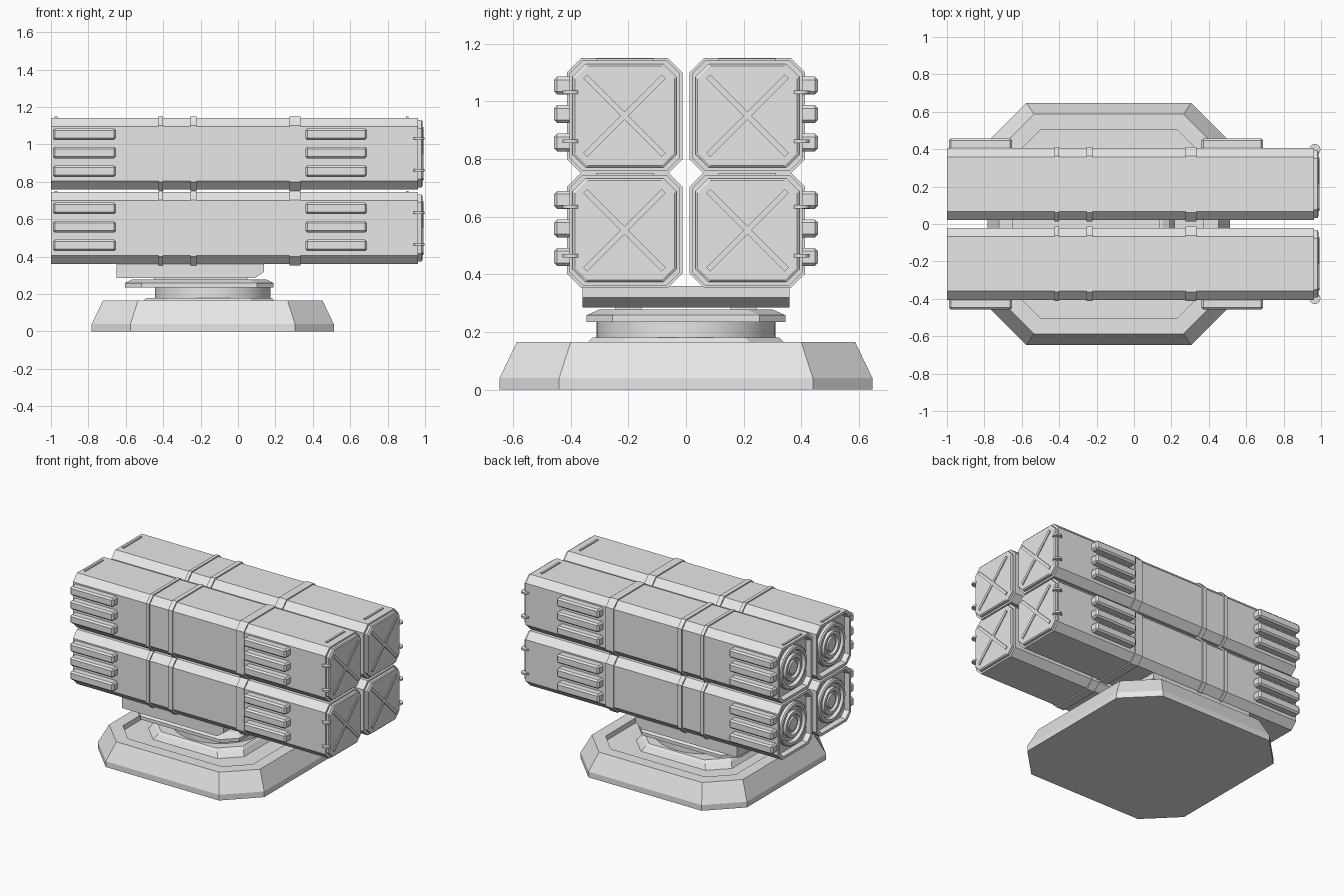
import bpy, bmesh, math
from mathutils import Matrix, Vector

if "Cube" in bpy.data.objects:
    bpy.data.objects.remove(bpy.data.objects["Cube"], do_unlink=True)

grey = bpy.data.materials.new("plain grey")
grey.use_nodes = True
colour = (0.8, 0.8, 0.8, 1)
grey.diffuse_color = colour
grey.node_tree.nodes["Principled BSDF"].inputs["Base Color"].default_value = colour


def finish(name, bm, smooth=False):
    bmesh.ops.recalc_face_normals(bm, faces=bm.faces)
    mesh = bpy.data.meshes.new(name)
    bm.to_mesh(mesh)
    bm.free()
    mesh.materials.append(grey)
    ob = bpy.data.objects.new(name, mesh)
    bpy.context.collection.objects.link(ob)
    if smooth:
        bpy.ops.object.select_all(action='DESELECT')
        ob.select_set(True)
        bpy.context.view_layer.objects.active = ob
        bpy.ops.object.shade_smooth_by_angle(angle=math.radians(30))
    return ob


def loft(name, rings, smooth=False):
    """Skin a list of equal-length point loops and cap both ends."""
    bm = bmesh.new()
    loops = [[bm.verts.new(p) for p in ring] for ring in rings]
    n = len(loops[0])
    for a, b in zip(loops, loops[1:]):
        for i in range(n):
            j = (i + 1) % n
            bm.faces.new((a[i], a[j], b[j], b[i]))
    bm.faces.new(loops[0])
    bm.faces.new(loops[-1])
    return finish(name, bm, smooth)


def octagon(hu, hv, cut):
    u, v = hu - cut, hv - cut
    return [(hu, -v), (hu, v), (u, hv), (-u, hv),
            (-hu, v), (-hu, -v), (-u, -hv), (u, -hv)]


def circle(r, n=40):
    return [(r * math.cos(2 * math.pi * i / n), r * math.sin(2 * math.pi * i / n))
            for i in range(n)]


def across(x, pts, y, z):
    return [(x, y + u, z + v) for u, v in pts]


def flat(z, pts, x, y=0):
    return [(x + u, y + v, z) for u, v in pts]


def box(name, centre, size, turn=0, bevel=0):
    bm = bmesh.new()
    bmesh.ops.create_cube(bm, size=1)
    bmesh.ops.scale(bm, vec=size, verts=bm.verts)
    if bevel:
        bmesh.ops.bevel(bm, geom=bm.edges[:], offset=bevel, segments=1, affect='EDGES')
    bmesh.ops.transform(bm, verts=bm.verts, matrix=Matrix.Translation(
        Vector(centre)) @ Matrix.Rotation(turn, 4, 'X'))
    return finish(name, bm)


# Base with sloped sides and a recessed deck
BX = -0.135
loft("base", [flat(z, octagon(h, h, c), BX) for z, h, c in (
    (0, 0.647, 0.207), (0.04, 0.647, 0.207), (0.165, 0.587, 0.187),
    (0.165, 0.505, 0.14), (0.13, 0.505, 0.14))])
loft("riser", [flat(z, octagon(h, h - 0.01, 0.12), -0.155) for z, h in (
    (0.125, 0.375), (0.165, 0.35), (0.18, 0.335))])

# Turning drum and plate
loft("drum", [flat(z, circle(0.31, 64), BX) for z in (0.17, 0.24)], True)
loft("turntable", [flat(z, octagon(h, w, 0.09), -0.207) for z, h, w in (
    (0.235, 0.398, 0.345), (0.258, 0.398, 0.345), (0.278, 0.36, 0.3))])
for s in (-1, 1):
    box("cradle_foot", (-0.2, s * 0.2, 0.28), (0.5, 0.09, 0.02))

# Cradle with an undercut front lip
cradle = [(-0.65, 0.36), (0.14, 0.36), (0.14, 0.32), (0.09, 0.285), (-0.65, 0.285)]
loft("cradle", [[(x, y, z) for x, z in cradle] for y in (-0.36, 0.36)])

BANDS = ((-0.425, -0.402), (-0.255, -0.222), (0.275, 0.335))
FINS = ((-0.99, -0.652), (0.36, 0.69))

for s in (-1, 1):
    for z in (0.553, 0.95):
        y = s * 0.213

        # Canister with an open rear rim
        loft("canister", [across(x, octagon(h, h, c), y, z) for x, h, c in (
            (0.963, 0.192, 0.046), (-1, 0.192, 0.046),
            (-1, 0.174, 0.042), (-0.965, 0.168, 0.042))])

        # Rear nozzle of stepped rings
        loft("nozzle", [across(x, circle(r), y, z) for x, r in (
            (-0.96, 0.148), (-0.985, 0.148), (-0.992, 0.14), (-0.992, 0.122),
            (-0.972, 0.112), (-0.972, 0.094), (-0.99, 0.09), (-0.99, 0.07),
            (-0.975, 0.062), (-0.975, 0.05), (-0.985, 0.044))], True)

        # Reinforcing bands
        for a, b in BANDS:
            loft("band", [across(x, octagon(0.2, 0.2, 0.049), y, z) for x in (a, b)])

        # Front cover with crossed ribs
        loft("front_cover", [across(x, octagon(h, h, 0.044), y, z) for x, h in (
            (0.955, 0.18), (0.98, 0.18), (0.986, 0.173))])
        for turn in (-1, 1):
            box("cover_rib", (0.986, y, z), (0.012, 0.385, 0.02), turn * math.pi / 4)

        # Outer side fins
        for a, b in FINS:
            for dz in (0.105, 0.006, -0.093):
                box("side_fin", ((a + b) / 2, s * 0.425, z + dz),
                    (b - a, 0.066, 0.062), bevel=0.011)

        # Cover hinges
        for dz in (0.082, -0.088):
            loft("hinge", [flat(z + dz + t, circle(0.03, 16), 0.967, s * 0.398)
                           for t in (-0.006, 0.006)], True)

        # Top grip strips
        for x in (-0.973, 0.905):
            box("grip_strip", (x, y, z + 0.193), (0.014, 0.2, 0.012))
